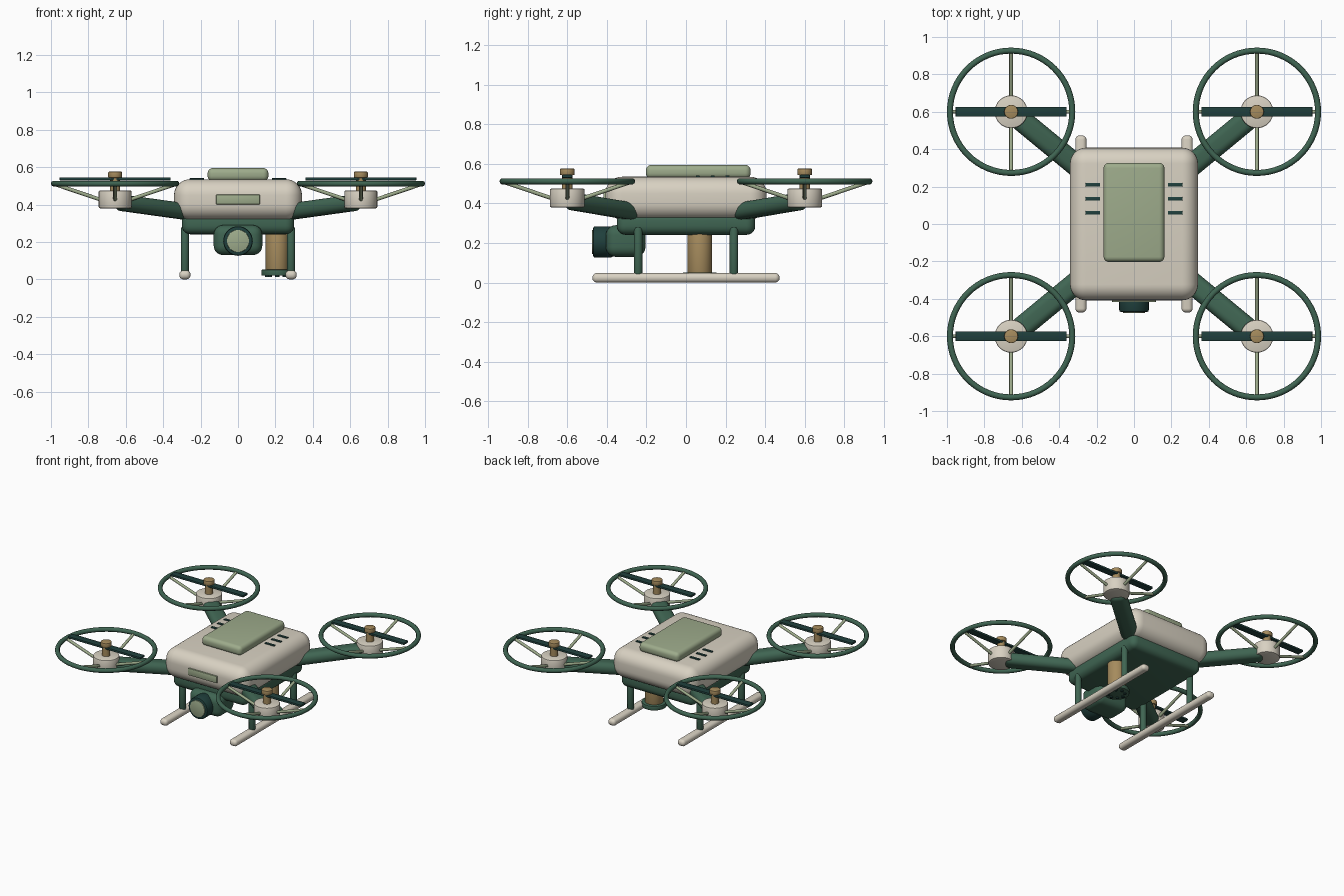
import bpy, bmesh, math
from mathutils import Vector, Matrix

cube = bpy.data.objects.get("Cube")
if cube:
    bpy.data.objects.remove(cube, do_unlink=True)


def material(name, rgb):
    mat = bpy.data.materials.new(name)
    mat.use_nodes = True
    mat.diffuse_color = (*rgb, 1)
    bsdf = next(n for n in mat.node_tree.nodes if n.type == 'BSDF_PRINCIPLED')
    bsdf.inputs["Base Color"].default_value = (*rgb, 1)
    bsdf.inputs["Roughness"].default_value = 0.6
    return mat


cream = material("cream", (0.69, 0.64, 0.54))
green = material("green", (0.05, 0.13, 0.085))
teal = material("dark_teal", (0.014, 0.05, 0.045))
sage = material("sage", (0.34, 0.41, 0.26))
gold = material("gold", (0.38, 0.26, 0.11))


def finish(name, bm, mat, matrix):
    mesh = bpy.data.meshes.new(name)
    bm.transform(matrix)
    bm.to_mesh(mesh)
    bm.free()
    obj = bpy.data.objects.new(name, mesh)
    bpy.context.collection.objects.link(obj)
    mesh.materials.append(mat)
    bpy.ops.object.select_all(action='DESELECT')
    obj.select_set(True)
    bpy.context.view_layer.objects.active = obj
    bpy.ops.object.shade_smooth_by_angle(angle=math.radians(35))
    return obj


def bevel_sharp(bm, width, segments):
    edges = [e for e in bm.edges if e.calc_face_angle(0) > 1]
    bmesh.ops.bevel(bm, geom=edges, offset=width, segments=segments,
                    profile=0.5, affect='EDGES', clamp_overlap=True)


def box(name, center, size, mat, bevel=0.005, segments=4, rotation=None):
    bm = bmesh.new()
    bmesh.ops.create_cube(bm, size=1)
    bmesh.ops.scale(bm, vec=size, verts=bm.verts)
    bevel_sharp(bm, bevel, segments)
    turn = rotation.to_4x4() if rotation else Matrix()
    return finish(name, bm, mat, Matrix.Translation(center) @ turn)


def rod(name, start, end, radius, mat, bevel=0.004, sides=32):
    start, end = Vector(start), Vector(end)
    axis = end - start
    bm = bmesh.new()
    bmesh.ops.create_cone(bm, cap_ends=True, segments=sides, radius1=radius,
                          radius2=radius, depth=axis.length)
    if bevel:
        bevel_sharp(bm, bevel, 2)
    turn = axis.to_track_quat('Z', 'Y').to_matrix().to_4x4()
    return finish(name, bm, mat, Matrix.Translation((start + end) / 2) @ turn)


def ring(name, center, major, minor, mat):
    bpy.ops.mesh.primitive_torus_add(location=center, major_radius=major, minor_radius=minor,
                                     major_segments=64, minor_segments=10)
    obj = bpy.context.object
    obj.name = name
    obj.data.materials.append(mat)
    bpy.ops.object.shade_smooth_by_angle(angle=math.radians(60))


# Hull
box("body_shell", (0, 0, 0.427), (0.684, 0.816, 0.216), cream, 0.085, 8)
box("belly", (0, 0, 0.30), (0.60, 0.70, 0.118), green, 0.045, 5)
box("battery_cover", (0, 0.062, 0.56), (0.325, 0.53, 0.07), sage, 0.028, 5)
box("front_plate", (0, -0.408, 0.427), (0.235, 0.02, 0.052), sage, 0.005, 2)

# Camera
box("camera_housing", (0, -0.305, 0.21), (0.26, 0.20, 0.16), green, 0.05, 6)
rod("lens_barrel", (0, -0.37, 0.205), (0, -0.47, 0.205), 0.079, teal, 0.01)
rod("lens_glass", (0, -0.45, 0.205), (0, -0.476, 0.205), 0.06, sage, 0.003)

# Underside canister with a studded collar
cx, cy = 0.21, 0.07
rod("canister", (cx, cy, 0.03), (cx, cy, 0.28), 0.062, gold)
rod("canister_collar", (cx, cy, 0.02), (cx, cy, 0.052), 0.085, green)
for i in range(8):
    a = math.tau * i / 8
    x, y = cx + 0.055 * math.cos(a), cy + 0.055 * math.sin(a)
    rod("collar_stud", (x, y, 0.012), (x, y, 0.03), 0.011, teal, 0, 12)

for sx, side in ((1, "left"), (-1, "right")):
    # Vents and landing gear
    for y in (0.06, 0.135, 0.21):
        box(f"vent_{side}", (sx * 0.22, y, 0.534), (0.078, 0.02, 0.014), teal, 0.003, 2)
    box(f"skid_{side}", (sx * 0.284, 0, 0.024), (0.06, 0.946, 0.048), cream, 0.022, 5)
    for sy, end in ((-1, "front"), (1, "back")):
        tag = f"{end}_{side}"
        lx, ly = sx * 0.284, sy * 0.242
        rod(f"leg_{tag}", (lx, ly, 0.03), (lx, ly, 0.28), 0.022, green, 0.01, 20)

        # Arm, flattened in section
        inner = Vector((sx * 0.25, sy * 0.265, 0.358))
        outer = Vector((sx * 0.64, sy * 0.586, 0.412))
        d = (outer - inner).normalized()
        across = Vector((0, 0, 1)).cross(d).normalized()
        turn = Matrix((d, across, d.cross(across))).transposed()
        box(f"arm_{tag}", (inner + outer) / 2, ((outer - inner).length, 0.118, 0.086),
            green, 0.04, 6, turn)

        # Motor, rotor and guard
        hub = Vector((sx * 0.657, sy * 0.6, 0))

        def at(x, y, z):
            return hub + Vector((x, y, z))

        rod(f"motor_{tag}", at(0, 0, 0.38), at(0, 0, 0.475), 0.088, cream, 0.007)
        rod(f"shaft_{tag}", at(0, 0, 0.46), at(0, 0, 0.555), 0.027, gold, 0)
        rod(f"rotor_cap_{tag}", at(0, 0, 0.543), at(0, 0, 0.576), 0.037, gold, 0.005)
        box(f"blade_{tag}", at(0, 0, 0.537), (0.594, 0.052, 0.016), teal, 0.004, 2)
        ring(f"guard_ring_{tag}", at(0, 0, 0.512), 0.327, 0.016, green)
        for i in range(4):
            c, s = math.cos(i * math.pi / 2), math.sin(i * math.pi / 2)
            rod(f"guard_strut_{tag}", at(0.075 * c, 0.075 * s, 0.425),
                at(0.327 * c, 0.327 * s, 0.51), 0.01, sage, 0, 12)
